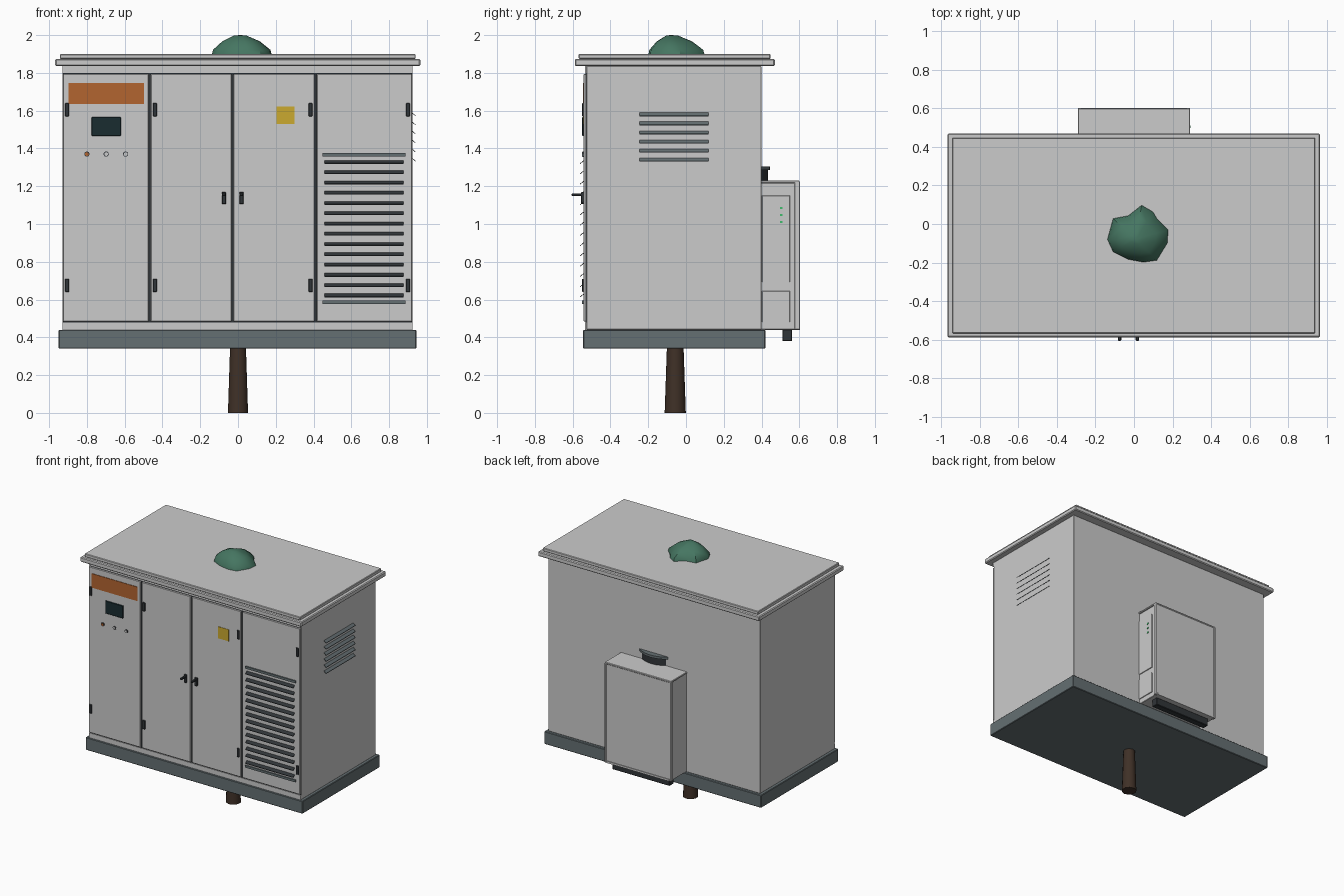
import bpy, bmesh, math
from mathutils import Vector

if "Cube" in bpy.data.objects:
    bpy.data.objects.remove(bpy.data.objects["Cube"])


def mat(name, r, g, b):
    m = bpy.data.materials.new(name)
    m.diffuse_color = (r, g, b, 1)
    m.use_nodes = True
    m.node_tree.nodes["Principled BSDF"].inputs["Base Color"].default_value = m.diffuse_color
    return m


DARK = mat("dark_plastic", 0.03, 0.035, 0.04)
STEEL = mat("base_steel", 0.13, 0.16, 0.17)
ORANGE = mat("orange", 0.45, 0.13, 0.03)
YELLOW = mat("yellow", 0.6, 0.4, 0.03)
SCREEN = mat("screen", 0.01, 0.025, 0.03)
LED = mat("led_green", 0.05, 0.5, 0.15)
LEAF = mat("leaf", 0.06, 0.18, 0.12)
BARK = mat("bark", 0.05, 0.03, 0.02)


def finish(name, bm, m=None, smooth=False):
    bmesh.ops.recalc_face_normals(bm, faces=bm.faces)
    me = bpy.data.meshes.new(name)
    bm.to_mesh(me)
    bm.free()
    ob = bpy.data.objects.new(name, me)
    bpy.context.collection.objects.link(ob)
    if m:
        me.materials.append(m)
    if smooth:
        for p in me.polygons:
            p.use_smooth = True
        me.set_sharp_from_angle(angle=math.radians(40))
    return ob


def box(name, x, y, z, m=None, bevel=0.0):
    """Box from (min, max) pairs."""
    bm = bmesh.new()
    bmesh.ops.create_cube(bm, size=1)
    for v in bm.verts:
        v.co = [a[0] + (c + 0.5) * (a[1] - a[0]) for a, c in zip((x, y, z), v.co)]
    ob = finish(name, bm, m)
    if bevel:
        b = ob.modifiers.new("bevel", 'BEVEL')
        b.width, b.segments = bevel, 1
    return ob


def cyl(name, c, r1, r2, h, m=None, axis='Z', seg=16):
    bm = bmesh.new()
    bmesh.ops.create_cone(bm, cap_ends=True, segments=seg, radius1=r1, radius2=r2, depth=h)
    ob = finish(name, bm, m, True)
    ob.location = c
    if axis == 'Y':
        ob.rotation_euler.x = math.pi / 2
    return ob


# Cabinet shell: plinth, body, stepped roof
box("plinth", (-0.95, 0.945), (-0.545, 0.42), (0.34, 0.44), STEEL, 0.004)
box("cabinet_body", (-0.928, 0.923), (-0.528, 0.40), (0.44, 1.836), None, 0.003)
box("roof_lower", (-0.968, 0.965), (-0.588, 0.47), (1.836, 1.874), None, 0.006)
box("roof_upper", (-0.943, 0.94), (-0.568, 0.447), (1.874, 1.90), None, 0.004)
box("front_top_rail", (-0.928, 0.923), (-0.536, -0.528), (1.80, 1.836))
box("front_bottom_rail", (-0.928, 0.923), (-0.536, -0.528), (0.44, 0.478))

# Front doors with dark gaps behind them
box("door_gaps", (-0.926, 0.921), (-0.531, -0.528), (0.478, 1.80), DARK)
for i, (a, b) in enumerate([(-0.926, -0.473), (-0.462, -0.035), (-0.023, 0.405), (0.417, 0.921)]):
    box(f"door_{i}", (a, b), (-0.542, -0.529), (0.484, 1.794), None, 0.003)

# Hinges
for x in (-0.905, -0.44, 0.384, 0.90):
    for z in (1.605, 0.675):
        box("hinge", (x - 0.011, x + 0.011), (-0.55, -0.54), (z - 0.035, z + 0.035), DARK, 0.003)

# Door handles: plate, stem and grip
for x in (-0.075, 0.018):
    box("handle_plate", (x - 0.011, x + 0.011), (-0.555, -0.54), (1.105, 1.17), DARK, 0.003)
    box("handle_lever", (x - 0.009, x + 0.009), (-0.606, -0.55), (1.148, 1.162), DARK, 0.003)

# Control door: nameplate, screen, buttons; warning plate
box("orange_plate", (-0.897, -0.497), (-0.546, -0.541), (1.635, 1.746), ORANGE)
box("screen", (-0.775, -0.62), (-0.55, -0.541), (1.465, 1.566), SCREEN, 0.003)
for x, m in ((-0.80, ORANGE), (-0.698, None), (-0.595, None)):
    cyl("button_ring", (x, -0.543, 1.37), 0.014, 0.014, 0.008, DARK, 'Y')
    cyl("button", (x, -0.546, 1.37), 0.010, 0.010, 0.010, m, 'Y')
box("warning_plate", (0.205, 0.30), (-0.545, -0.541), (1.53, 1.622), YELLOW)


def slat(name, start, end, out, z, m=None):
    """Thin louvre blade sloping outward and down from the wall."""
    s, e, o = Vector(start), Vector(end), Vector(out)
    bm = bmesh.new()
    prof = [(-0.003, 0.010), (0.018, -0.008), (0.018, -0.012), (-0.003, 0.005)]
    rings = [[bm.verts.new(p + o * d + Vector((0, 0, z + h))) for d, h in prof] for p in (s, e)]
    bm.faces.new(rings[0])
    bm.faces.new(rings[1])
    for i in range(4):
        j = (i + 1) % 4
        bm.faces.new((rings[0][i], rings[0][j], rings[1][j], rings[1][i]))
    return finish(name, bm, m)


# Front grille: two rails and fourteen blades over dark slots
for z in (1.367, 0.585):
    box("grille_rail", (0.448, 0.886), (-0.551, -0.541), (z - 0.009, z + 0.009), STEEL)
for i in range(14):
    z = 1.33 - i * 0.0543
    slat("grille_blade", (0.457, -0.542, 0), (0.875, -0.542, 0), (0, -1, 0), z, DARK)

# Right side vent: six blades
for i in range(6):
    slat("side_vent_blade", (0.923, -0.245, 0), (0.923, 0.12, 0), (1, 0, 0), 1.582 - i * 0.048, STEEL)

# Cooling unit on the back
box("cooler_body", (-0.283, 0.283), (0.395, 0.578), (0.44, 1.217), None, 0.003)
box("cooler_lid", (-0.29, 0.29), (0.395, 0.60), (1.217, 1.231), None, 0.003)
box("cooler_back_panel", (-0.275, 0.275), (0.57, 0.598), (0.452, 1.217))
for s in (-1, 1):
    x = sorted((s * 0.274, s * 0.29))
    box("cooler_edge", x, (0.574, 0.603), (0.44, 1.225), None, 0.003)
box("cooler_bottom_edge", (-0.274, 0.274), (0.575, 0.603), (0.44, 0.455))
box("cooler_side_panel", (0.28, 0.289), (0.402, 0.551), (0.692, 1.15), None, 0.002)
box("cooler_side_cover", (0.28, 0.289), (0.402, 0.551), (0.48, 0.645), None, 0.002)
for z in (1.01, 1.048, 1.085):
    box("status_light", (0.287, 0.293), (0.498, 0.511), (z - 0.006, z + 0.006), LED)
box("cooler_drain", (-0.25, 0.25), (0.51, 0.562), (0.38, 0.442), DARK, 0.004)

# Round duct on the cooler, partly buried in the wall
cyl("duct", (0, 0.245, 1.26), 0.188, 0.188, 0.07, DARK, seg=32)
cyl("duct_rim", (0, 0.245, 1.295), 0.20, 0.20, 0.018, STEEL, seg=32)

# Tree growing through the cabinet: trunk and crown
cyl("tree_trunk", (0, -0.057, 0.22), 0.056, 0.041, 0.44, BARK, seg=10)
outline = [(-0.14, -0.08), (-0.11, 0.03), (-0.03, 0.045), (0.04, 0.1), (0.10, 0.065), (0.12, 0.03),
           (0.18, -0.03), (0.175, -0.1), (0.12, -0.19), (0.05, -0.2), (-0.03, -0.185), (-0.11, -0.145)]
bm = bmesh.new()
peak = Vector((0.01, -0.08))
rings = []
for k, z in ((1.0, 1.89), (0.95, 1.922), (0.62, 1.967), (0.2, 1.998)):
    ring = []
    for p in outline:
        q = peak + (Vector(p) - peak) * k
        ring.append(bm.verts.new((q.x, q.y, z)))
    rings.append(ring)
for a, b in zip(rings, rings[1:]):
    for i in range(12):
        j = (i + 1) % 12
        bm.faces.new((a[i], a[j], b[j], b[i]))
tip = bm.verts.new((peak.x, peak.y, 2.0))
for i in range(12):
    bm.faces.new((rings[-1][i], rings[-1][(i + 1) % 12], tip))
bm.faces.new(rings[0])
finish("tree_crown", bm, LEAF, True)
